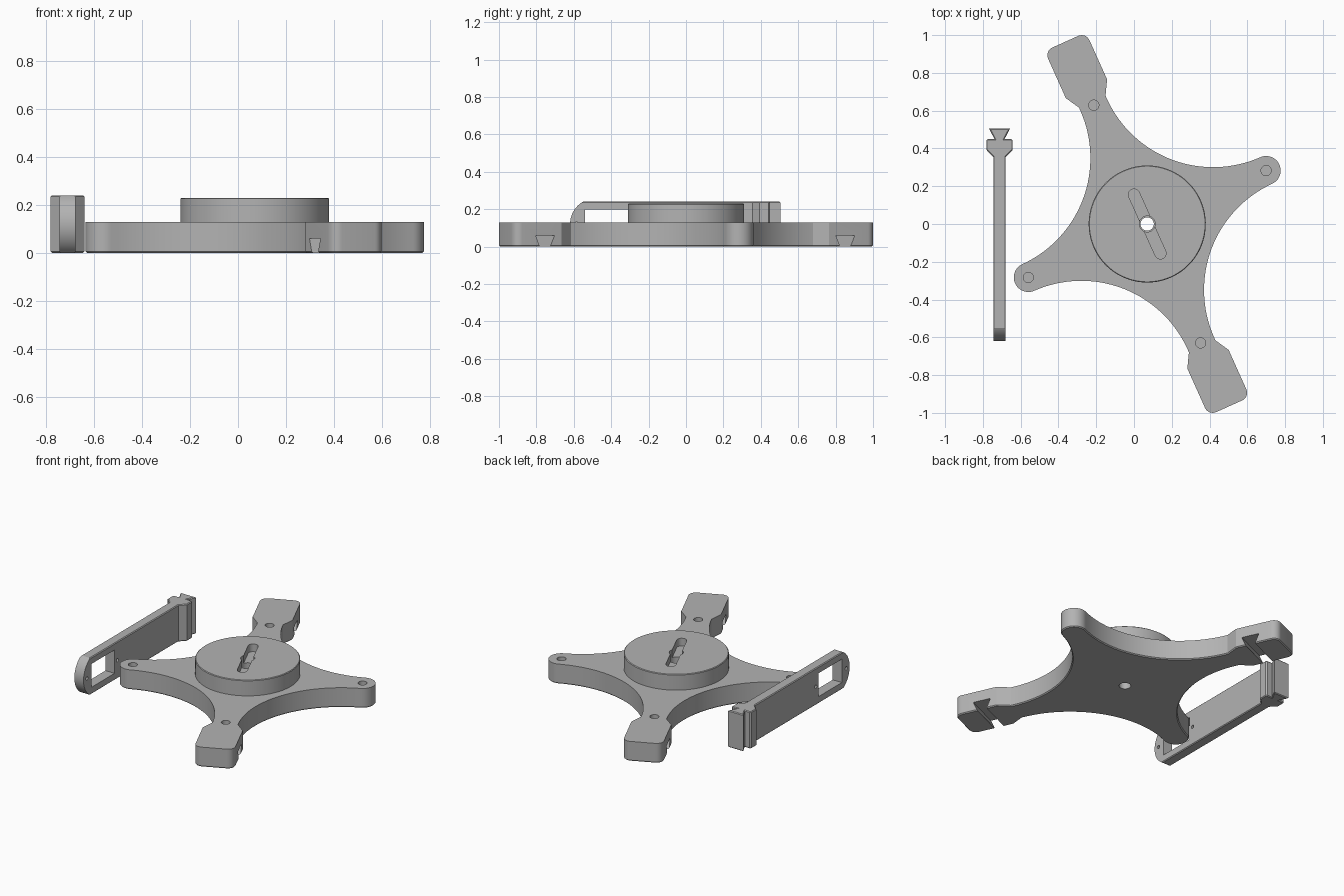
import bpy
import bmesh
from math import sin, cos, pi, radians, atan2, hypot
from mathutils import Matrix

if "Cube" in bpy.data.objects:
    bpy.data.objects.remove(bpy.data.objects["Cube"])

grey = bpy.data.materials.new("plain_grey")
grey.use_nodes = True
COLOUR = (0.45, 0.45, 0.45, 1)
grey.diffuse_color = COLOUR
grey.node_tree.nodes["Principled BSDF"].inputs["Base Color"].default_value = COLOUR

HUB = Matrix.Translation((0.07, 0, 0)) @ Matrix.Rotation(radians(114.2), 4, "Z")
SIDEWAYS = Matrix(((0, 0, 1, 0), (1, 0, 0, 0), (0, 1, 0, 0), (0, 0, 0, 1)))


def arc(cx, cy, r, a0, a1, n=16):
    return [(cx + r * cos(a0 + (a1 - a0) * i / n), cy + r * sin(a0 + (a1 - a0) * i / n))
            for i in range(n + 1)]


def circle(cx, cy, r, n=48):
    return arc(cx, cy, r, 0, 2 * pi, n)[:-1]


def prism(name, outline, z0, z1, matrix=None, bevel=0.0, bevel_ends=(0, 1)):
    """Extrude an outline from z0 to z1, with an optional small chamfer on its end rims."""
    bm = bmesh.new()
    low = [bm.verts.new((x, y, z0)) for x, y in outline]
    high = [bm.verts.new((x, y, z1)) for x, y in outline]
    ends = [bm.faces.new(low), bm.faces.new(high)]
    n = len(outline)
    for i in range(n):
        j = (i + 1) % n
        bm.faces.new((low[i], low[j], high[j], high[i]))
    bmesh.ops.recalc_face_normals(bm, faces=bm.faces)
    if bevel:
        rims = [e for k in bevel_ends for e in ends[k].edges]
        bmesh.ops.bevel(bm, geom=rims, offset=bevel, segments=1, affect="EDGES")
    if matrix:
        bm.transform(matrix)
    mesh = bpy.data.meshes.new(name)
    bm.to_mesh(mesh)
    bm.free()
    mesh.materials.append(grey)
    obj = bpy.data.objects.new(name, mesh)
    bpy.context.collection.objects.link(obj)
    return obj


def activate(obj):
    bpy.ops.object.select_all(action="DESELECT")
    obj.select_set(True)
    bpy.context.view_layer.objects.active = obj


def combine(obj, other, operation):
    other.hide_render = True
    mod = obj.modifiers.new(operation.lower(), "BOOLEAN")
    mod.operation = operation
    mod.solver = "EXACT"
    mod.object = other
    activate(obj)
    bpy.ops.object.modifier_apply(modifier=mod.name)
    bpy.data.objects.remove(other)


def cut(obj, *args):
    combine(obj, prism("cutter", *args), "DIFFERENCE")


# Four-armed base outline: one quarter, then mirrored
REACH, TIP, PAD, CORNER = 0.69, 0.077, 0.12, 0.045
END, BOW = 1.058, 0.695
bow_radius = hypot(BOW - REACH, BOW) - TIP
start = atan2(-BOW, REACH - BOW)
finish = atan2(REACH - BOW, -BOW) - 2 * pi
if finish < start - pi:
    finish += 2 * pi
quarter = arc(END - CORNER, PAD - CORNER, CORNER, 0, pi / 2, 8)
quarter += [(0.785, PAD), (0.71, TIP)]
quarter += arc(BOW, BOW, bow_radius, start, finish, 32)
quarter += arc(0, REACH, TIP, 0, pi / 2, 12)[1:]
half = quarter + [(-x, y) for x, y in reversed(quarter[:-1])]
outline = half + [(x, -y) for x, y in reversed(half)]

base = prism("four_arm_base", outline, 0, 0.128, HUB, 0.006, (0,))

# Round hub on the base
hub = prism("round_hub", circle(0, 0, 0.31, 96), 0.1, 0.23, HUB, 0.004, (1,))
combine(base, hub, "UNION")

# Slot and stepped centre hole
slot = arc(0.17, 0, 0.03, -pi / 2, pi / 2) + arc(-0.17, 0, 0.03, pi / 2, 3 * pi / 2)
cut(base, slot, 0.18, 0.3, HUB)
cut(base, circle(0, 0, 0.042), 0.1, 0.3, HUB)
cut(base, circle(0, 0, 0.035), -0.1, 0.3, HUB)

# Blind holes near the arm ends
for side in (-1, 1):
    for x, y in ((REACH, 0), (0, REACH)):
        cut(base, circle(side * x, side * y, 0.027, 32), 0.06, 0.2, HUB)

# Dovetail channels under the long arms, wider inside than at the mouth
for side in (-1, 1):
    mid = side * 0.88
    # local profile: along the arm, then height; extruded across the arm
    channel = [(mid - 0.026, -0.01), (mid + 0.026, -0.01),
               (mid + 0.056, 0.06), (mid - 0.056, 0.06)]
    cut(base, channel, -0.2, 0.2, HUB @ Matrix.Rotation(pi / 2, 4, "X"))

# Finger: plan outline with a flared head and a dovetail end
MID_X, HEIGHT = -0.712, 0.24
side = [(0.033, -0.63), (0.033, 0.355), (0.07, 0.393), (0.07, 0.442),
        (0.062, 0.45), (0.027, 0.45), (0.055, 0.505)]
plan = [(MID_X + x, y) for x, y in side] + [(MID_X - x, y) for x, y in reversed(side)]
finger = prism("slide_in_finger", plan, 0, HEIGHT, None, 0.005)

# Rounded finger tip, trimmed to its side profile
swing = atan2(0.12, 0.068)
profile = [(0.6, -0.05), (0.6, 0.29), (-0.482 + 0.01, 0.29), (-0.55, 0.29)]
profile += arc(-0.482, 0.12, 0.138, pi - swing, pi + swing, 24)
profile += [(-0.55, -0.05)]
combine(finger, prism("tip_trim", profile, -1, 0, SIDEWAYS), "INTERSECT")

# Window through the finger, with a pin hole at each end
window = [(-0.54, 0.045), (-0.3, 0.045), (-0.3, 0.197), (-0.54, 0.197)]
cut(finger, window, -1, 0, SIDEWAYS)
for y in (-0.585, -0.272):
    cut(finger, circle(y, 0.12, 0.011, 16), -1, 0, SIDEWAYS)

# Smooth curved walls, keep edges sharp
for obj in (base, finger):
    activate(obj)
    bpy.ops.object.shade_smooth_by_angle(angle=radians(25))
